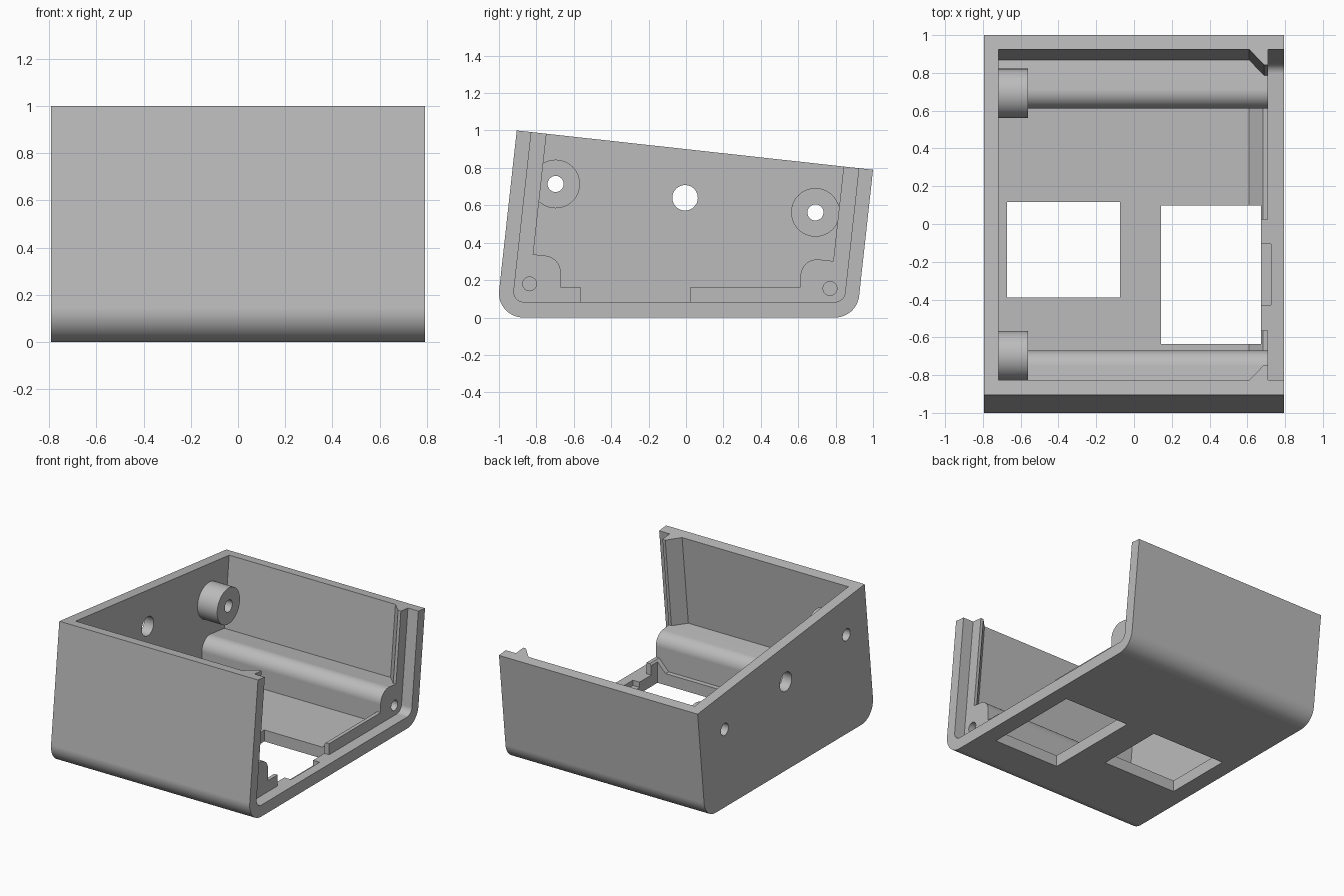
import bpy, bmesh, math
from mathutils import Vector

cube = bpy.data.objects.get("Cube")
if cube:
    bpy.data.objects.remove(cube, do_unlink=True)

grey = bpy.data.materials.new("light grey plastic")
grey.use_nodes = True
colour = (0.5, 0.5, 0.5, 1)
grey.diffuse_color = colour
grey.node_tree.nodes["Principled BSDF"].inputs["Base Color"].default_value = colour

LEAN = 0.11      # y shift of the walls per unit of height
HALF = 0.793     # half width of the case
INNER = -0.717   # inside of the closed end wall
REBATE = 0.71    # start of the panel rebate at the open end


def prism(name, points, sweep):
    """Solid made by sweeping a flat outline along a vector."""
    bm = bmesh.new()
    base = bm.faces.new([bm.verts.new(p) for p in points])
    new = bmesh.ops.extrude_face_region(bm, geom=[base])["geom"]
    verts = [v for v in new if isinstance(v, bmesh.types.BMVert)]
    bmesh.ops.translate(bm, vec=sweep, verts=verts)
    bmesh.ops.recalc_face_normals(bm, faces=bm.faces)
    mesh = bpy.data.meshes.new(name)
    bm.to_mesh(mesh)
    bm.free()
    mesh.materials.append(grey)
    obj = bpy.data.objects.new(name, mesh)
    bpy.context.collection.objects.link(obj)
    return obj


def along_x(name, profile, x0, x1):
    return prism(name, [(x0, y, z) for y, z in profile], (x1 - x0, 0, 0))


def rod(name, y, z, radius, x0, x1):
    turn = [math.tau * i / 48 for i in range(48)]
    ring = [(y + radius * math.cos(a), z + radius * math.sin(a)) for a in turn]
    return along_x(name, ring, x0, x1)


def block(name, x0, x1, y0, y1, z0, z1):
    return along_x(name, [(y0, z0), (y1, z0), (y1, z1), (y0, z1)], x0, x1)


def fillet(profile, radii, steps=14):
    """Round the corners of a profile; radii maps corner index to radius."""
    result = []
    for i, p in enumerate(profile):
        p = Vector(p)
        if i not in radii:
            result.append(tuple(p))
            continue
        a = (Vector(profile[i - 1]) - p).normalized()
        b = (Vector(profile[(i + 1) % len(profile)]) - p).normalized()
        half = a.angle(b) / 2
        centre = p + (a + b).normalized() * radii[i] / math.sin(half)
        start = p + a * radii[i] / math.tan(half) - centre
        end = p + b * radii[i] / math.tan(half) - centre
        total = start.angle(end)
        for k in range(steps + 1):
            t = k / steps
            arm = start * math.sin((1 - t) * total) + end * math.sin(t * total)
            result.append(tuple(centre + arm / math.sin(total)))
    return result


def combine(target, tool, operation):
    mod = target.modifiers.new(operation.lower(), "BOOLEAN")
    mod.operation, mod.object, mod.solver = operation, tool, "EXACT"
    bpy.context.view_layer.objects.active = target
    bpy.ops.object.modifier_apply(modifier=mod.name)
    bpy.data.objects.remove(tool, do_unlink=True)


def tub(front, back, floor, top, radius):
    """Leaning-walled section; front and back are the wall y at z = 0."""
    shape = [(front + LEAN * top, top), (front + LEAN * floor, floor),
             (back + LEAN * floor, floor), (back + LEAN * top, top)]
    return fillet(shape, {1: radius, 2: radius})


# Shell: tilted walls, closed at one end and open at the other
case = along_x("open_case", tub(-1.015, 0.913, 0, 1.2, 0.13), -HALF, HALF)
combine(case, along_x("cavity", tub(-0.936, 0.836, 0.083, 1.4, 0.055),
                      INNER, 1), "DIFFERENCE")

# Screw columns along both lower corners
front_column = [(-0.96, 0.04), (-0.67, 0.04), (-0.67, 0.322),
                (-0.82, 0.338), (-0.94, 0.35)]
back_column = [(0.87, 0.04), (0.612, 0.04), (0.612, 0.322),
               (0.785, 0.302), (0.89, 0.29)]
for profile in (front_column, back_column):
    combine(case, along_x("screw_column", fillet(profile, {2: 0.09}),
                          INNER - 0.03, REBATE), "UNION")

# Chamfered lips that hold the end panel: two on the walls, two on the floor
for wall, side in ((-0.936, 1), (0.836, -1)):
    z0 = 0.2
    y = wall + LEAN * z0
    plan = [(0.57, -0.04), (0.61, 0), (0.688, 0.082), (REBATE, 0.082), (REBATE, -0.04)]
    combine(case, prism("wall_lip", [(x, y + side * d, z0) for x, d in plan],
                        (0, LEAN, 1)), "UNION")
for y0, y1 in ((-0.72, -0.563), (0.025, 0.66)):
    section = [(0.57, 0.043), (0.608, 0.083), (0.683, 0.163), (REBATE, 0.163), (REBATE, 0.043)]
    combine(case, prism("floor_lip", [(x, y0, z) for x, z in section],
                        (0, y1 - y0, 0)), "UNION")

# Round bosses on the closed end wall
bosses = ((-0.697, 0.714), (0.692, 0.562))
for y, z in bosses:
    combine(case, rod("boss", y, z, 0.13, INNER - 0.03, -0.56), "UNION")

# Sloping top edge
combine(case, along_x("top_trim", [(-1.857, 1.105), (1.952, 0.685),
                                   (1.952, 2), (-1.857, 2)], -1, 1), "DIFFERENCE")

# Bored holes: boss holes, cable hole and blind holes in the columns
for y, z in bosses:
    combine(case, rod("boss_hole", y, z, 0.043, -1, -0.5), "DIFFERENCE")
combine(case, rod("cable_hole", -0.005, 0.64, 0.068, -1, -0.6), "DIFFERENCE")
for y, z in ((-0.836, 0.18), (0.77, 0.155)):
    combine(case, rod("column_hole", y, z, 0.037, 0.3, 0.75), "DIFFERENCE")

# Floor windows and the shallow notch beside the larger one
combine(case, block("window", -0.672, -0.075, -0.39, 0.117, -0.1, 0.4), "DIFFERENCE")
combine(case, block("window", 0.142, 0.672, -0.635, 0.097, -0.1, 0.4), "DIFFERENCE")
combine(case, block("notch", 0.65, 0.725, -0.43, -0.105, 0.045, 0.2), "DIFFERENCE")

# Smooth rounded corners, crisp edges
bpy.ops.object.select_all(action="DESELECT")
case.select_set(True)
bpy.context.view_layer.objects.active = case
bpy.ops.object.shade_smooth_by_angle(angle=math.radians(25))
case.modifiers.new("even_shading", "WEIGHTED_NORMAL").keep_sharp = True
